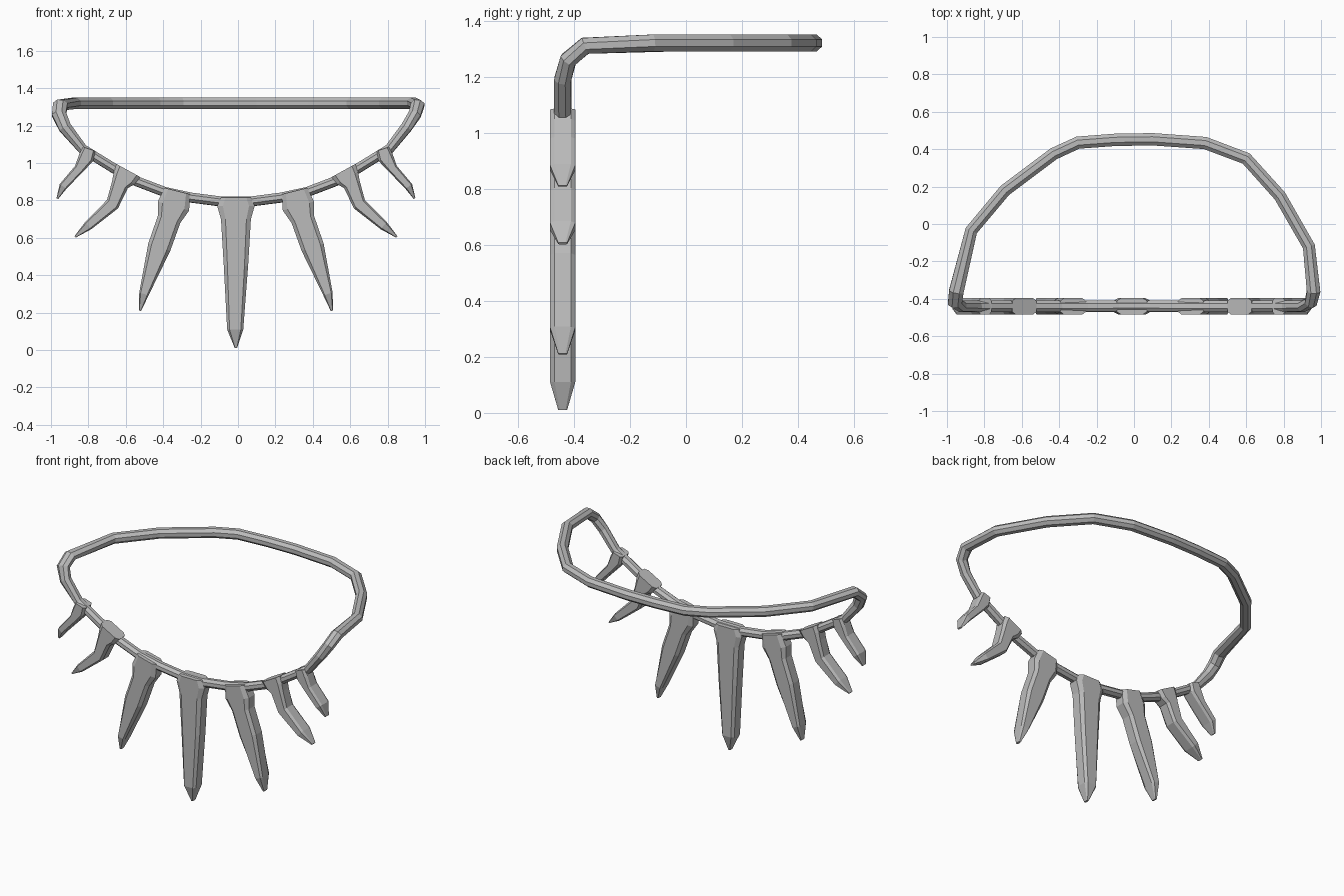
import bpy
import bmesh
from math import cos, sin, pi
from mathutils import Vector

default_cube = bpy.data.objects.get("Cube")
if default_cube:
    bpy.data.objects.remove(default_cube, do_unlink=True)

grey = bpy.data.materials.new("bone grey")
grey.use_nodes = True
grey.diffuse_color = (0.5, 0.5, 0.5, 1)
grey.node_tree.nodes["Principled BSDF"].inputs["Base Color"].default_value = grey.diffuse_color

FRONT_Y = -0.44      # plane of the pendant row
AXIS_X = -0.011      # mirror line of the pendant row
DEPTH = 0.045        # half depth of a fang


def loft(name, rings, closed):
    """Skin a list of point rings, either as a loop or with capped ends."""
    bm = bmesh.new()
    loops = [[bm.verts.new(point) for point in ring] for ring in rings]
    pairs = list(zip(loops, loops[1:]))
    if closed:
        pairs.append((loops[-1], loops[0]))
    else:
        bm.faces.new(loops[0])
        bm.faces.new(loops[-1])
    for first, second in pairs:
        count = len(first)
        for i in range(count):
            j = (i + 1) % count
            bm.faces.new((first[i], first[j], second[j], second[i]))
    bmesh.ops.recalc_face_normals(bm, faces=bm.faces)
    mesh = bpy.data.meshes.new(name)
    bm.to_mesh(mesh)
    bm.free()
    mesh.materials.append(grey)
    obj = bpy.data.objects.new(name, mesh)
    bpy.context.collection.objects.link(obj)
    return obj


def make_band():
    """Closed octagonal cord: hanging front arc, corners, and level back arc."""
    half_front = [(0.07, 0.793), (0.24, 0.815), (0.38, 0.845),
                  (0.53, 0.902), (0.65, 0.97), (0.82, 1.075)]
    front = [(AXIS_X - x, z) for x, z in reversed(half_front)]
    front += [(AXIS_X + x, z) for x, z in half_front]
    path = [(x, FRONT_Y, z, 0.026) for x, z in front]
    # right-hand corner rising and turning back
    path += [(0.9, FRONT_Y, 1.19, 0.03), (0.945, -0.42, 1.26, 0.033),
             (0.96, -0.36, 1.31, 0.036)]
    # back arc
    back = [(0.935, -0.12), (0.78, 0.15), (0.6, 0.35), (0.38, 0.433),
            (0.1, 0.453), (-0.1, 0.45), (-0.3, 0.435), (-0.43, 0.375),
            (-0.69, 0.18), (-0.87, -0.035)]
    path += [(x, y, 1.32, 0.033) for x, y in back]
    # opposite corner coming down
    path += [(-0.95, -0.36, 1.31, 0.039), (-0.957, -0.42, 1.26, 0.038),
             (-0.925, FRONT_Y, 1.19, 0.034)]

    centre = Vector((0, -0.4, 1.32))
    rings = []
    for i, (x, y, z, radius) in enumerate(path):
        here = Vector((x, y, z))
        before = Vector(path[i - 1][:3])
        after = Vector(path[(i + 1) % len(path)][:3])
        tangent = ((here - before).normalized() + (after - here).normalized()).normalized()
        inward = centre - here
        inward = (inward - tangent * inward.dot(tangent)).normalized()
        across = tangent.cross(inward)
        ring = []
        for k in range(8):
            angle = (k + 0.5) * pi / 4
            ring.append(here + (inward * cos(angle) * radius
                                + across * sin(angle) * 0.03) / cos(pi / 8))
        rings.append(ring)
    loft("neck_band", rings, True)


def make_fang(name, sections, side):
    """Chamfered tapering fang from (x, z, half width) sections, root to tip."""
    points = [Vector((AXIS_X + side * x, FRONT_Y, z)) for x, z, _ in sections]
    last = len(points) - 1
    rings = []
    for i, (here, section) in enumerate(zip(points, sections)):
        width = section[2]
        depth = DEPTH * (0.35 if i == last else 1)
        tangent = (points[min(i + 1, last)] - points[max(i - 1, 0)]).normalized()
        across = Vector((tangent.z, 0, -tangent.x))
        corners = [(1, 0.65), (0.7, 1), (-0.7, 1), (-1, 0.65)]
        corners += [(-a, -b) for a, b in corners]
        rings.append([here + across * width * a + Vector((0, depth * b, 0))
                      for a, b in corners])
    loft(name, rings, False)


# fang outlines, offset from the mirror line
centre_fang = [(0, 0.815, 0.08), (0, 0.77, 0.1), (0, 0.7, 0.08),
               (0, 0.45, 0.065), (-0.004, 0.11, 0.043), (0, 0.01, 0.006)]
long_fang = [(0.314, 0.85, 0.07), (0.334, 0.77, 0.087), (0.357, 0.7, 0.063),
             (0.41, 0.55, 0.062), (0.492, 0.3, 0.026), (0.513, 0.21, 0.006)]
middle_fang = [(0.575, 0.96, 0.073), (0.597, 0.92, 0.065), (0.62, 0.885, 0.046),
               (0.66, 0.78, 0.037), (0.79, 0.665, 0.025), (0.86, 0.605, 0.005)]
short_fang = [(0.785, 1.075, 0.035), (0.8, 1.03, 0.042), (0.84, 0.968, 0.026),
              (0.924, 0.875, 0.022), (0.955, 0.81, 0.005)]

make_band()
make_fang("centre_fang", centre_fang, 1)
for label, side in (("left", 1), ("right", -1)):
    make_fang(label + "_long_fang", long_fang, side)
    make_fang(label + "_middle_fang", middle_fang, side)
    make_fang(label + "_short_fang", short_fang, side)
